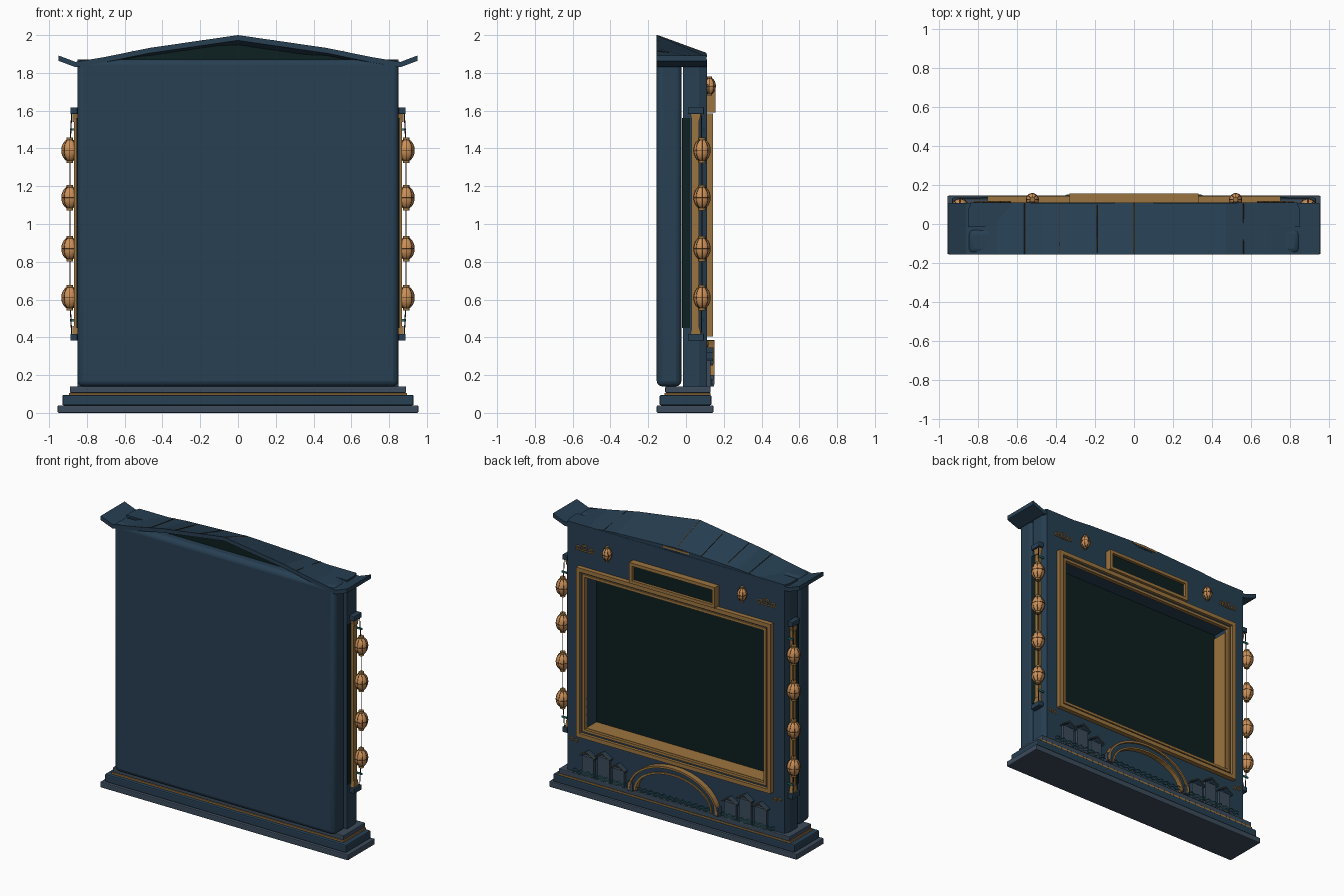
import bpy, bmesh
from math import sin, cos, pi, radians

cube = bpy.data.objects.get("Cube")
if cube:
    bpy.data.objects.remove(cube, do_unlink=True)


def material(name, rgb):
    m = bpy.data.materials.new(name)
    m.use_nodes = True
    m.diffuse_color = (*rgb, 1)
    m.node_tree.nodes["Principled BSDF"].inputs["Base Color"].default_value = (*rgb, 1)
    return m


navy = material("navy", (.02, .05, .085))
slate = material("slate", (.045, .07, .105))
gold = material("gold", (.33, .175, .05))
amber = material("amber", (.6, .28, .1))
dark = material("dark green", (.004, .014, .014))
teal = material("teal", (.02, .2, .2))
brown = material("dark brown", (.05, .025, .01))


def finish(ob, name, mat, smooth=False):
    ob.name = name
    ob.data.materials.append(mat)
    if smooth:
        bpy.ops.object.select_all(action='DESELECT')
        ob.select_set(True)
        bpy.context.view_layer.objects.active = ob
        bpy.ops.object.shade_smooth_by_angle(angle=radians(40))
    return ob


def extrude(name, pts, vec, mat):
    """Flat outline swept along a vector."""
    bm = bmesh.new()
    face = bm.faces.new([bm.verts.new(p) for p in pts])
    new = bmesh.ops.extrude_face_region(bm, geom=[face])["geom"]
    bmesh.ops.translate(bm, vec=vec, verts=[v for v in new if isinstance(v, bmesh.types.BMVert)])
    bmesh.ops.recalc_face_normals(bm, faces=bm.faces)
    me = bpy.data.meshes.new(name)
    bm.to_mesh(me)
    bm.free()
    ob = bpy.data.objects.new(name, me)
    bpy.context.collection.objects.link(ob)
    return finish(ob, name, mat)


def prism(name, xz, y0, y1, mat):
    return extrude(name, [(x, y0, z) for x, z in xz], (0, y1 - y0, 0), mat)


def column(name, xy, z0, z1, mat):
    return extrude(name, [(x, y, z0) for x, y in xy], (0, 0, z1 - z0), mat)


def box(name, x0, x1, y0, y1, z0, z1, mat, bevel=0, segments=2):
    ob = prism(name, [(x0, z0), (x1, z0), (x1, z1), (x0, z1)], y0, y1, mat)
    if bevel:
        b = ob.modifiers.new("bevel", 'BEVEL')
        b.width, b.segments = bevel, segments
    return ob


def frame(name, hw, z0, z1, w, y0, y1, mat):
    """Rectangular picture frame made of four rails."""
    for z, part in ((z0, "bottom"), (z1 - w, "top")):
        box(f"{name}_{part}", -hw, hw, y0, y1, z, z + w, mat)
    for s in (-1, 1):
        box(f"{name}_side", s * hw, s * (hw - w), y0, y1, z0 + w, z1 - w, mat)


def wire(name, pts, r, mat, cyclic=False):
    cu = bpy.data.curves.new(name, 'CURVE')
    cu.dimensions = '3D'
    cu.bevel_depth, cu.bevel_resolution = r, 1
    sp = cu.splines.new('POLY')
    sp.points.add(len(pts) - 1)
    for p, q in zip(sp.points, pts):
        p.co = (*q, 1)
    sp.use_cyclic_u = cyclic
    ob = bpy.data.objects.new(name, cu)
    bpy.context.collection.objects.link(ob)
    cu.materials.append(mat)
    return ob


def lantern(name, x, y, z, r, h):
    bpy.ops.mesh.primitive_uv_sphere_add(segments=16, ring_count=10, location=(x, y, z))
    ob = bpy.context.object
    ob.scale = (r, r, h)
    finish(ob, name, amber, True)
    turn = [2 * pi * i / 20 for i in range(20)]
    for k in range(4):
        a = pi * k / 4
        wire(name + "_rib", [(x + r * cos(a) * cos(t), y + r * sin(a) * cos(t), z + h * sin(t))
                             for t in turn], .0016, brown, True)
    wire(name + "_belt", [(x + r * cos(t), y + r * sin(t), z) for t in turn], .0016, brown, True)
    for s in (-1, 1):
        bpy.ops.mesh.primitive_cylinder_add(vertices=12, radius=r * .4, depth=h * .25,
                                            location=(x, y, z + s * h))
        finish(bpy.context.object, name + "_cap", gold)


# Stepped plinth
box("plinth_foot", -.955, .955, -.155, .145, 0, .04, slate, .006)
box("plinth_middle", -.93, .93, -.14, .135, .04, .095, navy, .008)
box("plinth_gold_line", -.895, .895, -.115, .13, .095, .106, gold)
box("plinth_top", -.89, .89, -.11, .13, .106, .14, slate, .005)

# Plain rear slab
slab = box("front_slab", -.85, .85, -.155, -.024, .14, 1.872, navy, .03, 3)
finish(slab, "front_slab", navy, True)

# Cabinet body around the screen opening
outline = [(-.85, -.015), (.85, -.015), (.85, .07), (.835, .11), (-.835, .11), (-.85, .07)]
column("body_bottom", outline, .13, .46, navy)
column("body_top", outline, 1.53, 1.872, navy)
for s in (-1, 1):
    column("body_stile", [(s * .69, -.015), (s * .85, -.015), (s * .85, .07), (s * .835, .11), (s * .69, .11)],
           .46, 1.53, navy)
box("screen", -.69, .69, -.015, 0, .46, 1.53, dark)
box("screen_sill", -.69, .69, .0, .112, .46, .468, gold)
box("screen_reveal", -.69, -.682, .0, .112, .468, 1.5, gold)
frame("outer_frame", .75, .405, 1.585, .028, .105, .142, gold)
frame("middle_frame", .722, .433, 1.557, .014, .105, .122, navy)
frame("inner_frame", .708, .447, 1.543, .018, .105, .132, gold)

# Name board
frame("board_frame", .33, 1.59, 1.735, .022, .11, .155, gold)
box("board_panel", -.308, .308, .11, .135, 1.612, 1.713, dark)

# Sloping gabled roof with upturned eaves
back = [(0, 2.0), (.47, 1.932), (.7, 1.885), (.86, 1.858), (.95, 1.892)]
front = [(0, 1.905), (.47, 1.885), (.7, 1.865), (.86, 1.858), (.95, 1.892)]
both = lambda side: [(-x, z) for x, z in side[:0:-1]] + side
bm = bmesh.new()
rows = []
for (x, zb), (_, zf) in zip(both(back), both(front)):
    t = .028
    rows.append([bm.verts.new(p) for p in ((x, -.155, zb), (x, .108, zf), (x, .108, zf - t), (x, -.155, zb - t))])
for a, b in zip(rows, rows[1:]):
    for i in range(4):
        j = (i + 1) % 4
        bm.faces.new((a[i], a[j], b[j], b[i]))
bm.faces.new(rows[0])
bm.faces.new(rows[-1])
bmesh.ops.recalc_face_normals(bm, faces=bm.faces)
mesh = bpy.data.meshes.new("roof")
bm.to_mesh(mesh)
bm.free()
roof = bpy.data.objects.new("roof", mesh)
bpy.context.collection.objects.link(roof)
finish(roof, "roof", navy)
prism("gable_recess", [(-.66, 1.865), (.66, 1.865), (0, 1.97)], -.09, -.08, dark)
for x in (-.56, -.38, -.19, 0, .19, .38, .56):
    zb = 2.0 - abs(x) * .148
    zf = 1.905 - abs(x) * .046
    wire("roof_seam", [(x, -.154, zb), (x, .106, zf)], .002, brown if x else gold)
box("roof_edge_plate", -.1, .1, .104, .112, 1.885, 1.897, gold)

for s in (-1, 1):
    # Side poles with flared brackets and lantern strings
    box("side_strip", s * .85, s * .856, -.02, .02, .45, 1.56, dark)
    box("side_pole", s * .85, s * .868, .03, .068, .4, 1.6, gold)
    for z, d in ((1.6, -1), (.4, 1)):
        box("bracket_cap", s * .85, s * .888, .01, .095, z - .018, z + .018, navy, .005)
        extrude("bracket_flare", [(s * .85, .02, z), (s * .85, .085, z), (s * .85, .068, z + d * .06),
                                  (s * .85, .032, z + d * .06)], (s * .025, 0, 0), gold)
    wire("lantern_cord", [(s * .88, .08, 1.6), (s * .89, .085, 1.39), (s * .89, .085, .61), (s * .88, .08, .4)],
         .003, brown)
    for z in (1.39, 1.14, .87, .61):
        lantern("side_lantern", s * .89, .085, z, .044, .06)
    for z in (1.5, .49):
        box("teal_tassel", s * .85, s * .89, .092, .1, z - .006, z + .006, teal)

    # Small lantern and scrollwork on the header
    lantern("header_lantern", s * .52, .125, 1.73, .032, .045)
    for x, z, r in ((.75, 1.71, .016), (.70, 1.72, .02), (.65, 1.71, .016), (.8, .365, .014), (.765, .36, .011)):
        wire("gold_scroll", [(s * (x + r * (1 - k / 30) * cos(k * .5)), .114, z + r * (1 - k / 30) * sin(k * .5))
                             for k in range(18)], .004, gold)
    wire("scroll_stem", [(s * x, .114, z) for x, z in ((.77, 1.7), (.7, 1.695), (.63, 1.7))], .004, gold)

    # Row of gabled houses
    for x, top in ((.43, .285), (.545, .335), (.665, .31)):
        box("house_wall", s * x - .045, s * x + .045, .105, .13, .14, top - .03, slate)
        prism("house_roof", [(s * x - .058, top - .035), (s * x, top), (s * x + .058, top - .035),
                             (s * x + .058, top - .025), (s * x, top + .012), (s * x - .058, top - .025)],
              .105, .142, navy)
        wire("house_ridge", [(s * x - .058, .142, top - .025), (s * x, .142, top + .012),
                             (s * x + .058, .142, top - .025)], .0025, gold)


# Arched bridge
def arch(name, a, b, w, y1, mat):
    steps = [pi * i / 20 for i in range(21)]
    ring = [(a * cos(t), .15 + b * sin(t)) for t in steps]
    ring += [((a - w) * cos(t), .15 + (b - w) * sin(t)) for t in reversed(steps)]
    prism(name, ring, .105, y1, mat)


arch("bridge_rail", .345, .235, .014, .15, gold)
arch("bridge_span", .331, .221, .03, .138, navy)
arch("bridge_lower_rail", .301, .191, .012, .145, gold)
for s in (-1, 1):
    box("bridge_post", s * .31, s * .35, .105, .148, .14, .2, slate)

# Rippling water
for x0, x1 in ((-.78, -.36), (-.28, .28), (.36, .78)):
    n = int((x1 - x0) / .012)
    for z in (.152, .172):
        wire("water_ripple", [(x0 + (x1 - x0) * i / n, .136, z + .007 * sin(i * 1.57)) for i in range(n + 1)],
             .003, teal)
